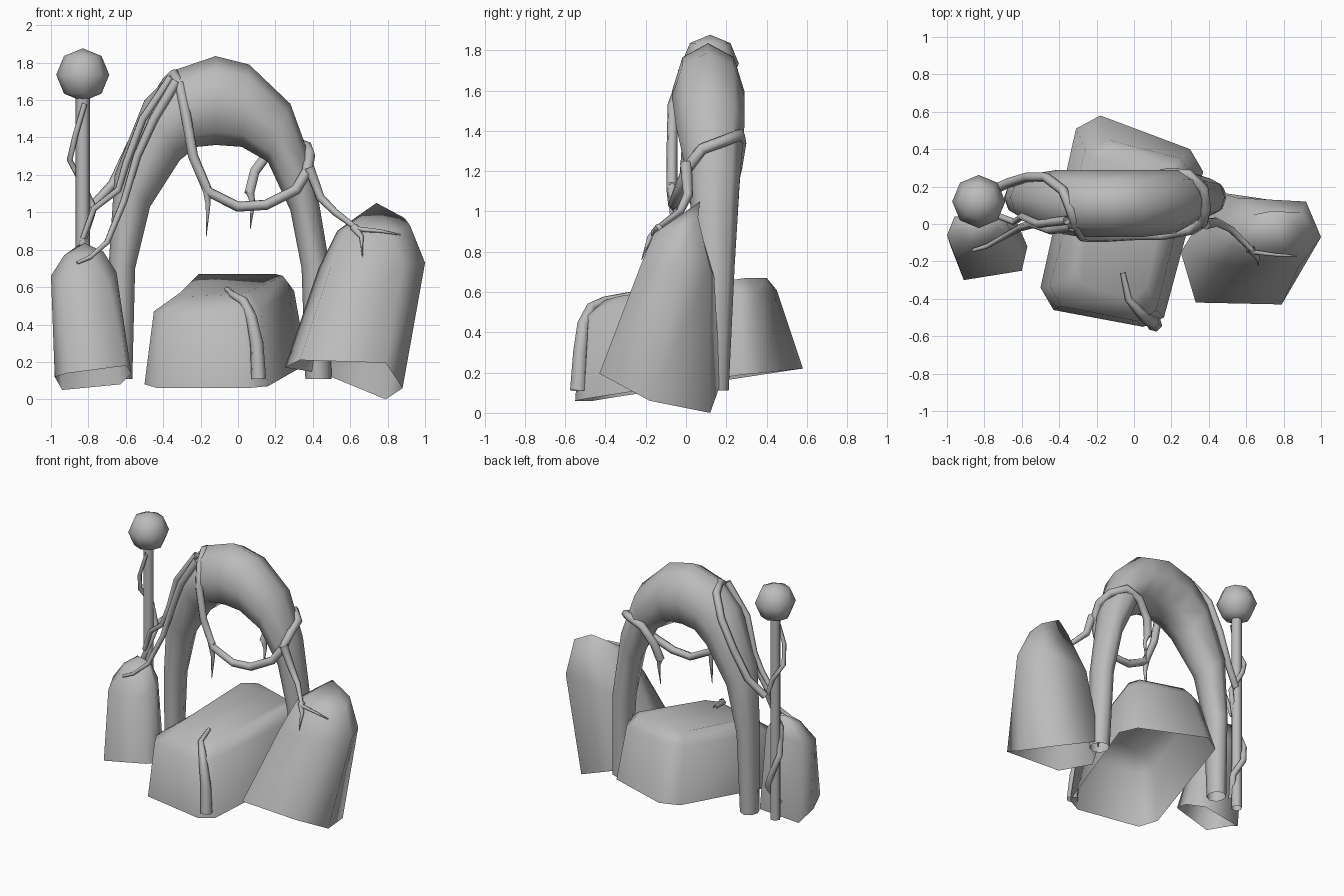
import bpy
import bmesh
import math
from mathutils import Vector

default_cube = bpy.data.objects.get("Cube")
if default_cube:
    bpy.data.objects.remove(default_cube, do_unlink=True)

# One plain stone grey for every part
stone_grey = bpy.data.materials.new("stone_grey")
stone_grey.use_nodes = True
colour = (.5, .5, .5, 1)
stone_grey.diffuse_color = colour
stone_grey.node_tree.nodes["Principled BSDF"].inputs["Base Color"].default_value = colour


def finish(mesh_object):
    """Select a mesh object, give it the material and smooth its faces."""
    bpy.ops.object.select_all(action="DESELECT")
    mesh_object.select_set(True)
    bpy.context.view_layer.objects.active = mesh_object
    mesh_object.data.materials.clear()
    mesh_object.data.materials.append(stone_grey)
    bpy.ops.object.shade_smooth()


def loft(name, rings, cap_top=False, peak=None):
    """Bridge equal rings of points, leaving the first ring open."""
    bm = bmesh.new()
    loops = [[bm.verts.new(point) for point in ring] for ring in rings]
    count = len(loops[0])
    for lower, upper in zip(loops, loops[1:]):
        for i in range(count):
            j = (i + 1) % count
            bm.faces.new((lower[i], lower[j], upper[j], upper[i]))
    if peak:
        tip = bm.verts.new(peak)
        for i in range(count):
            bm.faces.new((loops[-1][i], loops[-1][(i + 1) % count], tip))
    elif cap_top:
        bm.faces.new(loops[-1])
    bmesh.ops.recalc_face_normals(bm, faces=bm.faces)
    mesh = bpy.data.meshes.new(name)
    bm.to_mesh(mesh)
    bm.free()
    mesh_object = bpy.data.objects.new(name, mesh)
    bpy.context.collection.objects.link(mesh_object)
    finish(mesh_object)


def vine(name, points, start_radius, end_radius):
    """Sweep a tapering round stem along a path."""
    curve = bpy.data.curves.new(name, "CURVE")
    curve.dimensions = "3D"
    curve.bevel_depth = 1
    curve.bevel_resolution = 1
    spline = curve.splines.new("POLY")
    spline.points.add(len(points) - 1)
    for i, (target, point) in enumerate(zip(spline.points, points)):
        target.co = (*point, 1)
        blend = i / (len(points) - 1)
        target.radius = start_radius + (end_radius - start_radius) * blend
    stem = bpy.data.objects.new(name, curve)
    bpy.context.collection.objects.link(stem)
    bpy.ops.object.select_all(action="DESELECT")
    stem.select_set(True)
    bpy.context.view_layer.objects.active = stem
    bpy.ops.object.convert(target="MESH")
    finish(bpy.context.view_layer.objects.active)


# Arch: inner x, inner z, outer x, outer z, centre y, half depth
arch_stations = [
    (-.565, .11, -.695, .11, .14, .072),
    (-.55, .7, -.69, .74, .143, .098),
    (-.47, 1.03, -.66, 1.2, .14, .125),
    (-.31, 1.28, -.5, 1.6, .12, .17),
    (-.22, 1.35, -.34, 1.76, .11, .18),
    (-.12, 1.36, -.12, 1.835, .11, .18),
    (.02, 1.35, .06, 1.79, .11, .18),
    (.16, 1.27, .28, 1.58, .12, .17),
    (.28, 1.01, .4, 1.25, .14, .125),
    (.34, .7, .485, .74, .143, .098),
    (.36, .11, .5, .11, .14, .072),
]
sides = 8
arch_rings = []
for inner_x, inner_z, outer_x, outer_z, centre_y, depth in arch_stations:
    inner = Vector((inner_x, centre_y, inner_z))
    outer = Vector((outer_x, centre_y, outer_z))
    middle, reach = (inner + outer) / 2, (outer - inner) / 2
    angles = [math.tau * i / sides for i in range(sides)]
    arch_rings.append([middle + reach * math.cos(a) + Vector((0, depth * math.sin(a), 0))
                       for a in angles])
loft("arch", arch_rings)

# Lamp post with its ball
vine("lamp_post", [(-.83, .12, .1), (-.83, .12, 1.65)], .038, .038)
bpy.ops.mesh.primitive_uv_sphere_add(segments=8, ring_count=4, radius=.142,
                                     location=(-.83, .12, 1.735))
lamp_ball = bpy.context.object
lamp_ball.name = "lamp_ball"
finish(lamp_ball)

# Large middle boulder
loft("middle_boulder", [
    [(-.5, -.34, .08), (-.43, -.46, .06), (.05, -.55, .06), (.16, -.5, .07),
     (.37, .28, .19), (.3, .4, .2), (-.18, .58, .22), (-.31, .51, .21)],
    [(-.45, -.33, .47), (-.39, -.44, .46), (.02, -.52, .48), (.12, -.46, .49),
     (.3, .27, .58), (.25, .35, .6), (-.14, .45, .61), (-.26, .4, .6)],
    [(-.31, -.25, .57), (-.28, -.32, .55), (0, -.4, .56), (.07, -.33, .58),
     (.24, .23, .66), (.2, .3, .67), (-.11, .4, .67), (-.21, .34, .67)],
], cap_top=True)

# Tall boulder on the left
loft("left_boulder", [
    [(.25, -.15, .17), (.33, -.42, .21), (.79, -.43, .195),
     (.88, -.18, .06), (.79, .12, 0), (.45, .17, .14)],
    [(.43, -.06, .7), (.5, -.22, .72), (.88, -.23, .72),
     (1, -.07, .73), (.92, .12, .72), (.55, .14, .68)],
    [(.53, -.03, .9), (.57, -.14, .9), (.82, -.16, .89),
     (.92, -.03, .93), (.89, .06, .97), (.64, .05, .98)],
], peak=(.74, .07, 1.05))

# Small boulder on the right
loft("right_boulder", [
    [(-.98, -.12, .12), (-.91, -.3, .14), (-.6, -.25, .18),
     (-.57, -.12, .14), (-.63, .02, .08), (-.94, 0, .05)],
    [(-1, -.06, .66), (-.95, -.19, .62), (-.69, -.17, .62),
     (-.65, -.06, .68), (-.69, .03, .7), (-.96, .04, .68)],
    [(-.93, -.03, .77), (-.88, -.1, .77), (-.78, -.09, .77),
     (-.72, -.02, .79), (-.75, .03, .8), (-.86, .03, .82)],
], peak=(-.82, 0, .835))

# Vine hanging over the arch and looping around its left leg
vine("garland_vine", [
    (-.78, .17, 1.03), (-.67, .22, 1.15), (-.57, .25, 1.36), (-.47, .25, 1.56),
    (-.38, .18, 1.7), (-.34, .08, 1.74), (-.31, -.01, 1.68), (-.28, -.065, 1.53),
    (-.24, -.07, 1.3), (-.16, -.07, 1.11), (0, -.06, 1.03), (.15, -.06, 1.04),
    (.31, -.03, 1.12), (.37, .01, 1.22), (.385, .08, 1.31), (.37, .19, 1.35),
    (.29, .265, 1.38), (.18, .27, 1.34), (.09, .25, 1.22), (.06, .22, 1.1)], .026, .03)
vine("back_tendril", [(.06, .22, 1.12), (.08, .21, 1.05), (.065, .21, .91)], .024, .002)
vine("front_tendril", [(-.17, -.07, 1.14), (-.16, -.07, 1.04), (-.17, -.07, .87)], .027, .002)

# Branch reaching over the tall boulder
vine("left_branch", [(.38, 0, 1.24), (.44, .01, 1.08), (.52, -.03, 1),
                     (.64, -.15, .91), (.76, -.165, .9), (.87, -.17, .88)], .03, .004)
vine("left_twig", [(.62, -.13, .92), (.66, -.18, .87), (.665, -.22, .76)], .024, .002)

# Stem running down the right leg to the small boulder
vine("right_branch", [(-.33, -.01, 1.7), (-.45, -.03, 1.5), (-.54, 0, 1.3),
                      (-.61, -.02, 1.06), (-.7, -.07, .84), (-.79, -.12, .76),
                      (-.86, -.14, .73)], .03, .01)
vine("right_side_branch", [(-.36, .02, 1.72), (-.51, 0, 1.5), (-.6, .04, 1.26),
                           (-.64, .01, 1.12), (-.77, .06, 1.02), (-.83, .07, .86)], .024, .016)

# Vine winding up the post
vine("post_vine", [(-.83, .07, .2), (-.78, .14, .34), (-.84, .18, .46), (-.88, .14, .6),
                   (-.85, .08, .78), (-.77, .13, 1.02), (-.84, .17, 1.17),
                   (-.9, .12, 1.28), (-.87, .07, 1.41), (-.82, .08, 1.58)], .024, .014)

# Stem climbing the middle boulder
vine("boulder_vine", [(.11, -.535, .11), (.1, -.525, .3), (.07, -.51, .44),
                      (.03, -.47, .525), (-.03, -.4, .56), (-.06, -.26, .59)], .042, .014)
